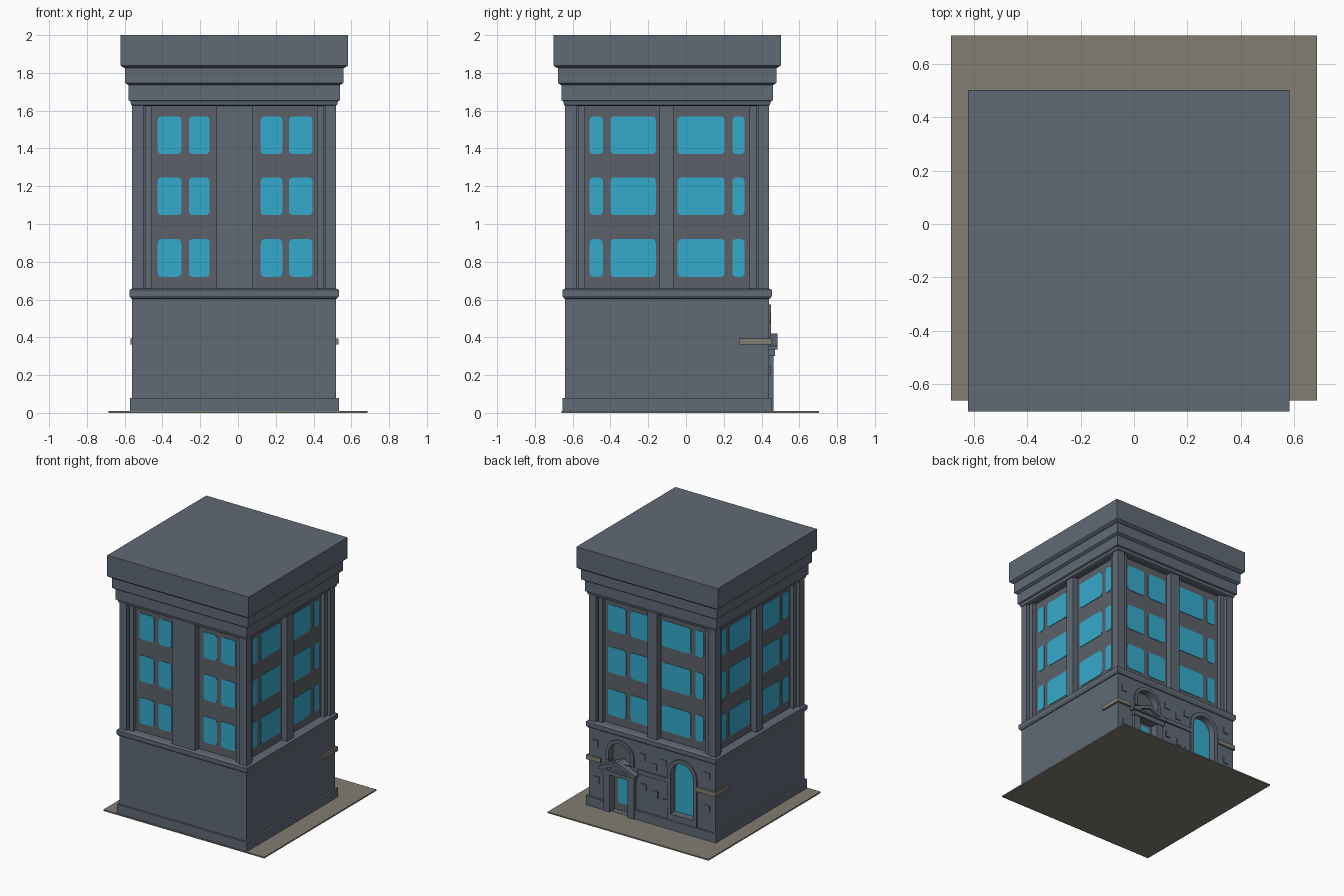
import bpy, bmesh, math
from mathutils import Vector

if "Cube" in bpy.data.objects:
    bpy.data.objects.remove(bpy.data.objects["Cube"], do_unlink=True)

CX, CY = -0.02, -0.10          # centre of the tower
WALL, FACE = 0.49, 0.54        # recessed wall and outer face, from the centre


def material(name, rgb):
    m = bpy.data.materials.new(name)
    m.use_nodes = True
    m.diffuse_color = (*rgb, 1)
    bsdf = m.node_tree.nodes["Principled BSDF"]
    bsdf.inputs["Base Color"].default_value = (*rgb, 1)
    bsdf.inputs["Roughness"].default_value = 0.8
    return m


STONE = material("blue grey stone", (0.117, 0.144, 0.181))
PANEL = material("grey wall panel", (0.107, 0.119, 0.141))
GLASS = material("sky blue glass", (0.036, 0.402, 0.604))
SAND = material("sandy paving", (0.223, 0.205, 0.171))

# maps (along the wall, out from the centre, height) to the world
SIDES = {
    "front": lambda u, o, z: Vector((u, CY - o, z)),
    "back": lambda u, o, z: Vector((u, CY + o, z)),
    "right": lambda u, o, z: Vector((CX + o, u, z)),
    "left": lambda u, o, z: Vector((CX - o, u, z)),
}


def finish(name, bm, mat):
    bmesh.ops.recalc_face_normals(bm, faces=bm.faces)
    me = bpy.data.meshes.new(name)
    bm.to_mesh(me)
    bm.free()
    me.materials.append(mat)
    ob = bpy.data.objects.new(name, me)
    bpy.context.scene.collection.objects.link(ob)
    return ob


def add_slab(bm, side, loops, o0, o1):
    """Fill an outline (later loops are holes) and extrude it outwards."""
    place, edges = SIDES[side], []
    for loop in loops:
        vs = [bm.verts.new(place(u, o0, z)) for u, z in loop]
        edges += [bm.edges.new((a, b)) for a, b in zip(vs, vs[1:] + vs[:1])]
    if len(loops) == 1:
        faces = [bm.faces.new(vs)]
    else:
        res = bmesh.ops.triangle_fill(bm, edges=edges, use_beauty=True)
        faces = [g for g in res["geom"] if isinstance(g, bmesh.types.BMFace)]
    res = bmesh.ops.extrude_face_region(bm, geom=faces, use_keep_orig=True)
    moved = [g for g in res["geom"] if isinstance(g, bmesh.types.BMVert)]
    bmesh.ops.translate(bm, verts=moved, vec=place(0, o1, 0) - place(0, o0, 0))


def slabs(name, mat, side, shapes, o0, o1):
    bm = bmesh.new()
    for loops in shapes:
        add_slab(bm, side, loops, o0, o1)
    return finish(name, bm, mat)


def rect(u0, u1, z0, z1):
    return [(u0, z0), (u1, z0), (u1, z1), (u0, z1)]


def rounded(u0, u1, z0, z1, r=0.02):
    pts = []
    for i, (u, z) in enumerate(rect(u0 + r, u1 - r, z0 + r, z1 - r)):
        for k in range(4):
            a = math.pi * (1 + i / 2 + k / 6)
            pts.append((u + r * math.cos(a), z + r * math.sin(a)))
    return pts


def arch(c, r, z0, zs, n=14):
    """Upright opening with a round head springing at height zs."""
    head = [(c + r * math.cos(math.pi * k / n), zs + r * math.sin(math.pi * k / n))
            for k in range(n + 1)]
    return [(c - r, z0), (c + r, z0)] + head


def square_moulding(name, mat, profile):
    """Sweep a (half width, height) profile around the square plan."""
    bm = bmesh.new()
    rings = [[bm.verts.new((CX + sx * h, CY + sy * h, z))
              for sx, sy in ((-1, -1), (1, -1), (1, 1), (-1, 1))] for h, z in profile]
    for a, b in zip(rings, rings[1:]):
        for i in range(4):
            j = (i + 1) % 4
            bm.faces.new((a[i], a[j], b[j], b[i]))
    bm.faces.new(rings[0])
    bm.faces.new(rings[-1])
    return finish(name, bm, mat)


def block(name, mat, x, y, z):
    return slabs(name, mat, "back", [[rect(*x, *z)]], y[0] - CY, y[1] - CY)


# paving and main masses
block("paving", SAND, (-0.685, 0.685), (-0.66, 0.705), (0, 0.01))
square_moulding("upper_wall", PANEL, [(WALL, 0.63), (WALL, 1.64)])
block("lower_wall", STONE, (CX - FACE, CX + FACE), (CY - FACE, 0.39), (0.005, 0.62))
square_moulding("sill_ledge", STONE,
                [(0.53, 0.6), (0.545, 0.605), (0.555, 0.62), (0.555, 0.65), (0.54, 0.658)])
square_moulding("cornice", STONE,
                [(0.535, 1.625), (0.545, 1.63), (0.55, 1.65), (0.56, 1.655), (0.56, 1.735),
                 (0.568, 1.74), (0.578, 1.747), (0.578, 1.825), (0.59, 1.83),
                 (0.602, 1.84), (0.602, 2.0)])

# corner pillars
for sx, xn in ((-1, "left"), (1, "right")):
    for sy, yn in ((-1, "front"), (1, "back")):
        xs = sorted((CX + sx * 0.48, CX + sx * FACE))
        ys = sorted((CY + sy * 0.48, CY + sy * FACE))
        block(f"corner_pillar_{yn}_{xn}", STONE, xs, ys, (0.65, 1.64))

# pilasters and windows of each side
side_spans = [(-0.51, -0.44), (-0.40, -0.16), (-0.045, 0.205), (0.245, 0.31)]
LAYOUT = {
    "front": ((-0.115, 0.08), [(-0.425, -0.30), (-0.26, -0.15), (0.12, 0.235), (0.27, 0.395)]),
    "back": ((-0.06, 0.02), [(-0.425, -0.355), (-0.315, -0.07), (0.04, 0.195), (0.235, 0.39)]),
    "right": ((-0.14, -0.065), side_spans),
    "left": ((-0.14, -0.065), side_spans),
}
for side, (pilaster, spans) in LAYOUT.items():
    mid = CX if side in ("front", "back") else CY
    slabs(f"{side}_pilaster", STONE, side, [[rect(*pilaster, 0.65, 1.64)]], 0.48, FACE - 0.003)
    slabs(f"{side}_inner_strips", STONE, side,
          [[rect(mid + a, mid + b, 0.65, 1.64)] for a, b in ((-0.472, -0.437), (0.437, 0.472))],
          0.48, 0.52)
    slabs(f"{side}_windows", GLASS, side,
          [[rounded(*s, z, z + 0.2)] for s in spans for z in (0.72, 1.047, 1.37)],
          WALL - 0.002, WALL + 0.004)

# back facade with door and window openings
DOOR, WIN = 0.25, -0.28
door_hole = arch(DOOR, 0.095, 0.012, 0.455)
window_hole = arch(WIN, 0.095, 0.13, 0.44)
slabs("back_facade", STONE, "back",
      [[rect(CX - FACE, CX + FACE, 0.005, 0.62), door_hole, window_hole]], 0.485, FACE)
slabs("arch_surrounds", STONE, "back",
      [[arch(DOOR, 0.12, 0.40, 0.455), arch(DOOR, 0.095, 0.405, 0.455)],
       [arch(WIN, 0.125, 0.08, 0.44), arch(WIN, 0.095, 0.13, 0.44)]], 0.535, 0.551)
slabs("arched_window_glass", GLASS, "back", [[window_hole]], 0.485, 0.496)
slabs("door_back_panel", PANEL, "back", [[door_hole]], 0.485, 0.496)
slabs("door_glass", GLASS, "back", [[rect(DOOR - 0.05, DOOR + 0.05, 0.07, 0.28)]], 0.49, 0.501)

# door portal
slabs("portal_pillars", STONE, "back",
      [[rect(DOOR + s - 0.027, DOOR + s + 0.027, 0.005, 0.31)] for s in (-0.105, 0.105)],
      0.5, 0.563)
slabs("portal_lintel", STONE, "back", [[rect(DOOR - 0.14, DOOR + 0.14, 0.3, 0.35)]], 0.5, 0.57)
gable = [(DOOR - 0.155, 0.335), (DOOR + 0.155, 0.335), (DOOR + 0.155, 0.355),
         (DOOR, 0.42), (DOOR - 0.155, 0.355)]
gable_hole = [(DOOR - 0.1, 0.35), (DOOR + 0.1, 0.35), (DOOR, 0.39)]
slabs("portal_pediment", STONE, "back", [[gable, gable_hole]], 0.5, 0.585)
slabs("pediment_field", STONE, "back", [[gable]], 0.5, 0.565)

# plinth, left open at the door
for name, x, y in (("plinth_main", (-0.573, 0.535), (-0.655, 0.38)),
                   ("plinth_back_left", (0.38, 0.535), (0.37, 0.455)),
                   ("plinth_back_right", (-0.573, 0.12), (0.37, 0.455))):
    block(name, STONE, x, y, (0.005, 0.08))

# string course wrapping the back corners
for name, x, y in (("band_left_side", (0.51, 0.533), (0.28, 0.45)),
                   ("band_left_back", (0.41, 0.533), (0.43, 0.455)),
                   ("band_right_side", (-0.568, -0.55), (0.28, 0.45)),
                   ("band_right_back", (-0.568, -0.41), (0.43, 0.455))):
    block(name, SAND, x, y, (0.362, 0.395))
slabs("band_middle", STONE, "back", [[rect(-0.155, 0.1, 0.362, 0.395)]], 0.535, 0.55)

# scattered raised bricks
BRICKS = [(0.06, 0.5), (-0.04, 0.45), (0.05, 0.27), (-0.05, 0.24), (-0.12, 0.5), (-0.13, 0.2),
          (-0.49, 0.5), (-0.49, 0.25), (0.46, 0.5), (0.45, 0.22)]
slabs("raised_bricks", STONE, "back",
      [[rect(x - 0.022, x + 0.022, z - 0.025, z + 0.025)] for x, z in BRICKS], 0.535, 0.547)
